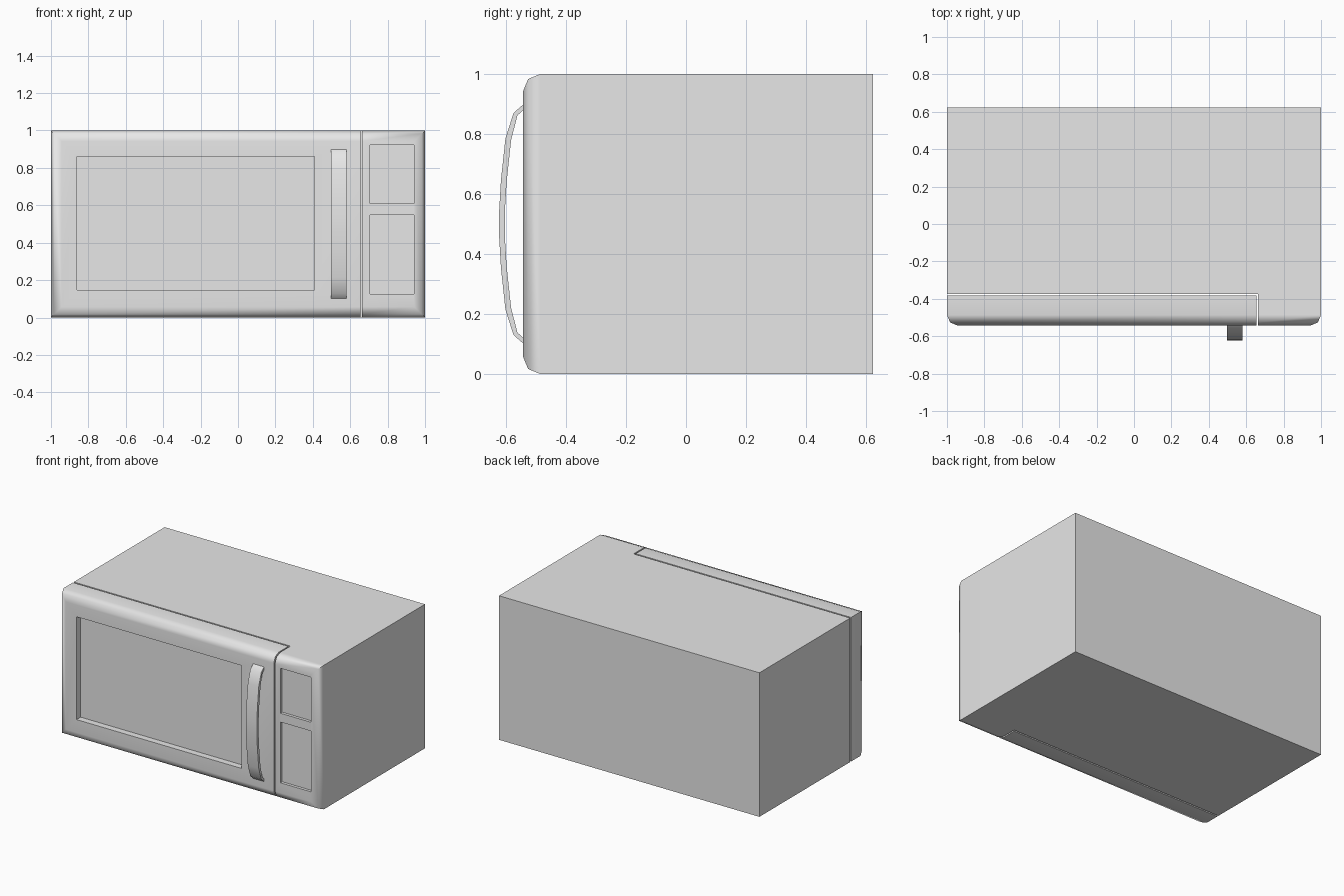
import bpy, bmesh, math

if "Cube" in bpy.data.objects:
    bpy.data.objects.remove(bpy.data.objects["Cube"], do_unlink=True)

FRONT, BACK, HEIGHT = -0.543, 0.623, 1.0

grey = bpy.data.materials.new("light grey")
grey.use_nodes = True
grey.diffuse_color = (0.8, 0.8, 0.8, 1)
grey.node_tree.nodes["Principled BSDF"].inputs["Base Color"].default_value = (0.8, 0.8, 0.8, 1)


def activate(obj):
    bpy.ops.object.select_all(action="DESELECT")
    obj.select_set(True)
    bpy.context.view_layer.objects.active = obj


def prism(name, outline, offset, rounded=None):
    """Extrude a closed outline; bevel the edges chosen by the rounded rule."""
    bm = bmesh.new()
    face = bm.faces.new([bm.verts.new(p) for p in outline])
    top = bmesh.ops.extrude_face_region(bm, geom=[face])["geom"]
    bmesh.ops.translate(bm, vec=offset,
                        verts=[v for v in top if isinstance(v, bmesh.types.BMVert)])
    bmesh.ops.recalc_face_normals(bm, faces=bm.faces)
    if rounded:
        edges = [e for e in bm.edges if rounded(e)]
        bmesh.ops.bevel(bm, geom=edges, offset=0.057, segments=2, profile=0.5,
                        affect="EDGES", clamp_overlap=True)
    mesh = bpy.data.meshes.new(name)
    bm.to_mesh(mesh)
    bm.free()
    obj = bpy.data.objects.new(name, mesh)
    bpy.context.collection.objects.link(obj)
    mesh.materials.append(grey)
    return obj


def recess(obj, x0, x1, z0, z1, depth):
    """Cut a rectangular pocket into the front face."""
    y = FRONT - 0.1
    cutter = prism("pocket_cutter", [(x0, y, z0), (x1, y, z0), (x1, y, z1), (x0, y, z1)],
                   (0, 0.1 + depth, 0))
    cutter.hide_render = True
    activate(obj)
    mod = obj.modifiers.new("pocket", "BOOLEAN")
    mod.operation, mod.solver, mod.object = "DIFFERENCE", "EXACT", cutter
    bpy.ops.object.modifier_apply(modifier=mod.name)
    bpy.data.objects.remove(cutter, do_unlink=True)


def smooth(obj):
    activate(obj)
    bpy.ops.object.shade_smooth_by_angle(angle=math.radians(50))
    obj.modifiers.new("flat_face_normals", "WEIGHTED_NORMAL").keep_sharp = True


def front_rim(side_x):
    """Front edges along the top, the bottom and one outer side."""
    def rule(edge):
        a, b = (v.co for v in edge.verts)
        if max(a.y, b.y) > FRONT + 0.001:
            return False
        horizontal = abs(a.z - b.z) < 0.001
        return horizontal or abs(a.x - side_x) < 0.001
    return rule


# Housing with the control column, L-shaped in plan
housing = prism("housing", [(-1, -0.373, 0), (0.664, -0.373, 0), (0.664, FRONT, 0),
                            (1, FRONT, 0), (1, BACK, 0), (-1, BACK, 0)],
                (0, 0, HEIGHT), front_rim(1))
for low, high in ((0.61, 0.922), (0.127, 0.549)):
    recess(housing, 0.706, 0.941, low, high, 0.02)
smooth(housing)

# Door, separated from the housing by a thin open gap
door = prism("door", [(-1, FRONT, 0), (0.655, FRONT, 0), (0.655, -0.383, 0), (-1, -0.383, 0)],
             (0, 0, HEIGHT), front_rim(-1))
recess(door, -0.86, 0.408, 0.147, 0.861, 0.045)
smooth(door)

# Bowed handle: half profile (y, height from the middle), mirrored vertically
outer = [(-0.623, 0.04), (-0.617, 0.145), (-0.602, 0.285), (-0.575, 0.37), (-0.535, 0.405)]
inner = [(-0.604, 0.04), (-0.598, 0.14), (-0.583, 0.28), (-0.562, 0.362), (-0.535, 0.386)]


def bow(half):
    return [(y, 0.5 + h) for y, h in reversed(half)] + [(y, 0.5 - h) for y, h in half]


loop = bow(outer) + bow(inner)[::-1]
handle = prism("door_handle", [(0.497, y, z) for y, z in loop], (0.084, 0, 0))
smooth(handle)
